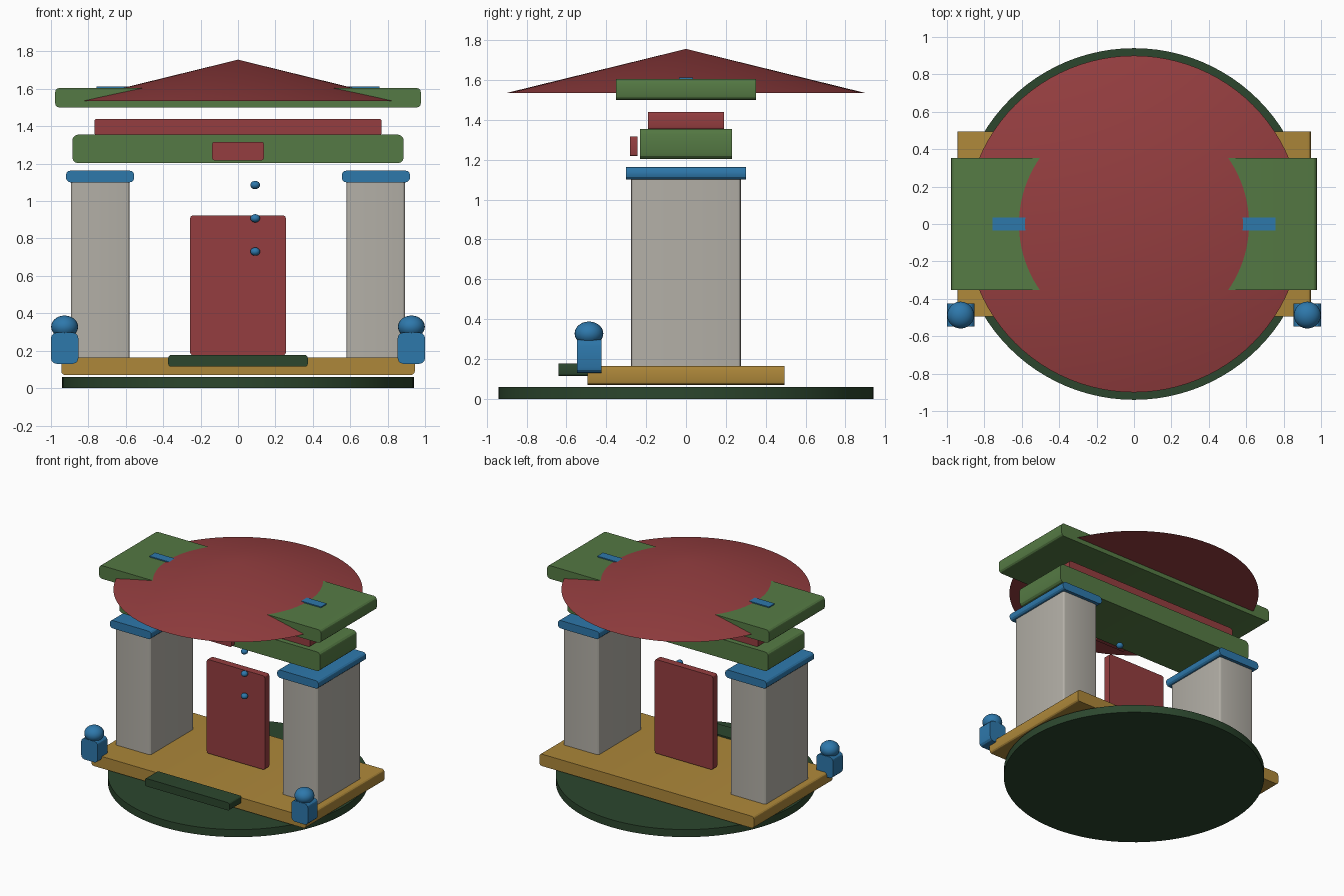
import bpy
import bmesh

default = bpy.data.objects.get("Cube")
if default:
    bpy.data.objects.remove(default, do_unlink=True)


def material(name, rgb):
    mat = bpy.data.materials.new(name)
    mat.use_nodes = True
    mat.diffuse_color = (*rgb, 1)
    mat.node_tree.nodes["Principled BSDF"].inputs["Base Color"].default_value = (*rgb, 1)
    return mat


red = material("brick red", (0.30, 0.048, 0.051))
green = material("moss green", (0.091, 0.195, 0.058))
dark = material("dark green", (0.025, 0.062, 0.027))
gold = material("ochre", (0.42, 0.245, 0.042))
grey = material("stone grey", (0.45, 0.43, 0.385))
blue = material("blue", (0.027, 0.188, 0.41))


def finish(bm, name, mat):
    bmesh.ops.recalc_face_normals(bm, faces=bm.faces)
    mesh = bpy.data.meshes.new(name)
    bm.to_mesh(mesh)
    bm.free()
    mesh.materials.append(mat)
    obj = bpy.data.objects.new(name, mesh)
    bpy.context.collection.objects.link(obj)
    bpy.ops.object.select_all(action="DESELECT")
    obj.select_set(True)
    bpy.context.view_layer.objects.active = obj
    bpy.ops.object.shade_smooth_by_angle(angle=0.5)
    return obj


def box(name, mat, x, y, z, radius=0.0, axis=1, segments=3):
    """Box between (low, high) pairs, rounding only the edges along one axis."""
    bm = bmesh.new()
    bmesh.ops.create_cube(bm, size=1)
    for v in bm.verts:
        v.co = [lo + (c + 0.5) * (hi - lo) for c, (lo, hi) in zip(v.co, (x, y, z))]
    if radius:
        edges = [e for e in bm.edges
                 if abs(e.verts[0].co[axis] - e.verts[1].co[axis]) > 1e-4]
        bmesh.ops.bevel(bm, geom=edges, offset=radius, segments=segments,
                        profile=0.5, affect="EDGES")
    return finish(bm, name, mat)


def ball(name, mat, center, radius, height):
    bm = bmesh.new()
    bmesh.ops.create_uvsphere(bm, u_segments=24, v_segments=14, radius=1)
    bmesh.ops.scale(bm, vec=(radius, radius, height), verts=bm.verts)
    bmesh.ops.translate(bm, vec=center, verts=bm.verts)
    return finish(bm, name, mat)


def cone(name, mat, r1, r2, z):
    bm = bmesh.new()
    bmesh.ops.create_cone(bm, cap_ends=True, segments=96, radius1=r1, radius2=r2,
                          depth=z[1] - z[0])
    bmesh.ops.translate(bm, vec=(0, 0, sum(z) / 2), verts=bm.verts)
    return finish(bm, name, mat)


def both(half):
    return (-half, half)


# Ground disc, platform and front step
cone("ground_disc", dark, 0.94, 0.94, (0, 0.06))
box("platform", gold, both(0.945), both(0.495), (0.07, 0.165), 0.02)
box("front_step", dark, both(0.373), (-0.64, -0.49), (0.115, 0.177), 0.015)

# Paired pillars, caps, guardian figures and beam plates
for side, s in (("left", 1), ("right", -1)):
    def span(a, b):
        return tuple(sorted((s * a, s * b)))

    box(side + "_pillar", grey, span(0.58, 0.894), both(0.275), (0.16, 1.105), 0.018, axis=2)
    box(side + "_cap", blue, span(0.555, 0.92), both(0.30), (1.10, 1.163), 0.025)
    box(side + "_guardian_body", blue, span(0.854, 1.0), (-0.547, -0.424), (0.13, 0.297), 0.03)
    ball(side + "_guardian_head", blue, (s * 0.927, -0.487, 0.328), 0.072, 0.06)
    box(side + "_beam_plate", blue, span(0.5, 0.757), both(0.036), (1.604, 1.613))

# Door with a vertical row of studs
box("door", red, both(0.256), both(0.028), (0.175, 0.923), 0.015)
for i in range(3):
    ball(f"door_stud_{i + 1}", blue, (0.092, -0.05, 0.73 + i * 0.178), 0.026, 0.022)

# Beams and plaque
box("lower_beam", green, both(0.886), both(0.23), (1.203, 1.355), 0.03)
box("middle_beam", red, both(0.768), both(0.19), (1.352, 1.44), 0.015)
box("plaque", red, both(0.138), (-0.28, -0.243), (1.218, 1.317), 0.012)
box("upper_beam", green, both(0.978), both(0.352), (1.5, 1.605), 0.025)

# Conical roof
cone("roof", red, 0.90, 0.0, (1.535, 1.756))
